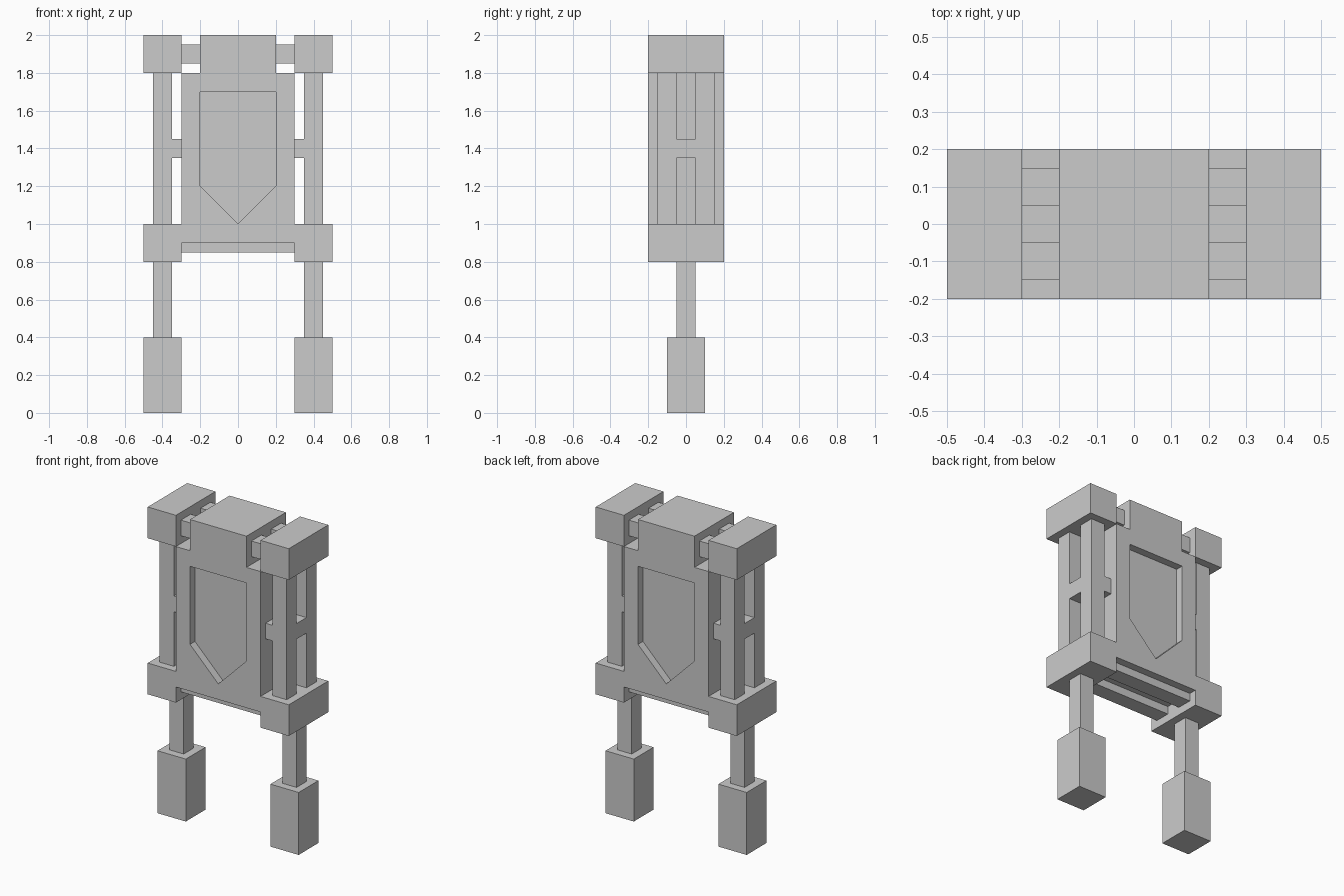
import bpy, bmesh, math

if "Cube" in bpy.data.objects:
    bpy.data.objects.remove(bpy.data.objects["Cube"])


def prism(name, outline, y0, y1):
    """Extrude an (x, z) outline from y0 to y1."""
    bm = bmesh.new()
    face = bm.faces.new([bm.verts.new((x, y0, z)) for x, z in outline])
    new = bmesh.ops.extrude_face_region(bm, geom=[face])["geom"]
    verts = [g for g in new if isinstance(g, bmesh.types.BMVert)]
    bmesh.ops.translate(bm, verts=verts, vec=(0, y1 - y0, 0))
    bmesh.ops.recalc_face_normals(bm, faces=bm.faces)
    mesh = bpy.data.meshes.new(name)
    bm.to_mesh(mesh)
    bm.free()
    ob = bpy.data.objects.new(name, mesh)
    bpy.context.collection.objects.link(ob)
    return ob


def box(name, x0, x1, y0, y1, z0, z1):
    return prism(name, [(x0, z0), (x1, z0), (x1, z1), (x0, z1)], y0, y1)


def combine(ob, others, operation):
    """Boolean the other objects into ob, then merge coplanar faces."""
    for other in others:
        mod = ob.modifiers.new("combine", 'BOOLEAN')
        mod.operation, mod.solver, mod.object = operation, 'EXACT', other
    bpy.context.view_layer.update()
    mesh = bpy.data.meshes.new_from_object(
        ob.evaluated_get(bpy.context.evaluated_depsgraph_get()))
    ob.modifiers.clear()
    ob.data = mesh
    for other in others:
        bpy.data.objects.remove(other)
    bm = bmesh.new()
    bm.from_mesh(mesh)
    bmesh.ops.remove_doubles(bm, verts=bm.verts, dist=1e-5)
    bmesh.ops.dissolve_limit(bm, angle_limit=math.radians(1),
                             verts=bm.verts, edges=bm.edges)
    bm.to_mesh(mesh)
    bm.free()


# Torso with hip blocks
half = [(0.2, 2.0), (0.2, 1.8), (0.3, 1.8), (0.3, 1.0),
        (0.5, 1.0), (0.5, 0.8), (0.3, 0.8), (0.3, 0.9)]
torso = prism("torso", half + [(-x, z) for x, z in reversed(half)], -0.2, 0.2)

# Shield-shaped recess on the front and back
shield = [(-0.2, 1.7), (0.2, 1.7), (0.2, 1.2), (0, 1.0), (-0.2, 1.2)]
combine(torso, [prism("recess_cutter", shield, s * 0.15, s * 0.25) for s in (-1, 1)],
        'DIFFERENCE')

# Twin bars under the torso
for label, y in (("front", -0.1), ("back", 0.1)):
    box(f"{label}_hip_bar", -0.3, 0.3, y - 0.05, y + 0.05, 0.85, 0.9)

for side, s in (("left", -1), ("right", 1)):
    def part(name, x0, x1, *rest):
        a, b = sorted((s * x0, s * x1))
        return box(f"{side}_{name}", a, b, *rest)

    # Foot, leg and shoulder
    part("foot", 0.3, 0.5, -0.1, 0.1, 0, 0.4)
    part("leg", 0.35, 0.45, -0.05, 0.05, 0.4, 0.8)
    part("shoulder", 0.3, 0.5, -0.2, 0.2, 1.8, 2.0)

    # Shoulder connecting bars
    for label, y in (("front", -0.1), ("back", 0.1)):
        part(f"{label}_shoulder_bar", 0.2, 0.3, y - 0.05, y + 0.05, 1.85, 1.95)

    # H-shaped arm frame with a lug to the torso
    frame = part("arm_frame", 0.3, 0.45, -0.15, 0.15, 1.35, 1.45)
    combine(frame, [part("post", 0.35, 0.45, y - 0.05, y + 0.05, 1.0, 1.8)
                    for y in (-0.1, 0.1)], 'UNION')
